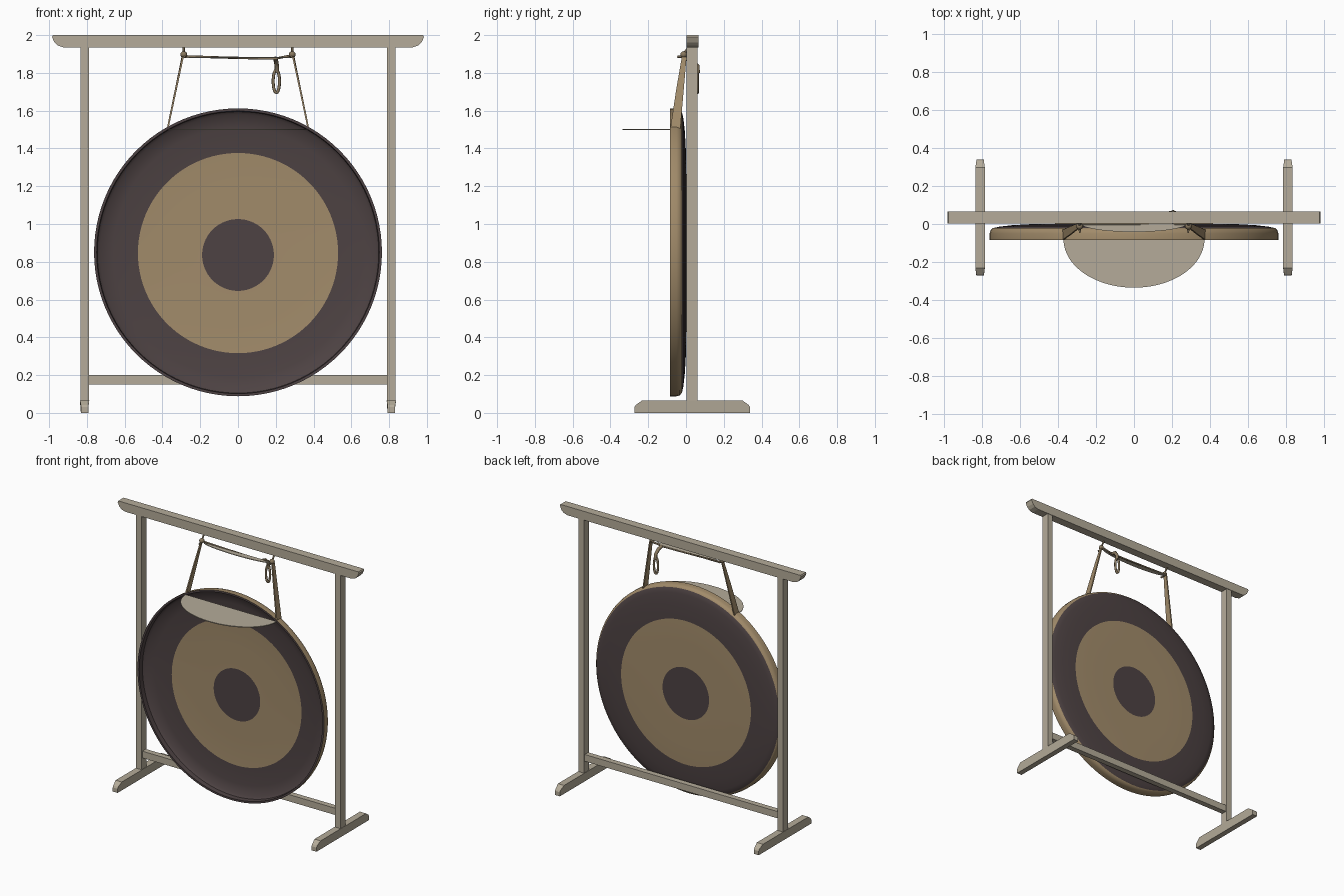
import bpy, bmesh, math
from mathutils import Vector

if "Cube" in bpy.data.objects:
    bpy.data.objects.remove(bpy.data.objects["Cube"])


def material(name, rgb):
    m = bpy.data.materials.new(name)
    m.diffuse_color = (*rgb, 1)
    m.use_nodes = True
    m.node_tree.nodes["Principled BSDF"].inputs["Base Color"].default_value = m.diffuse_color
    return m


WOOD = material("pale wood", (0.46, 0.41, 0.32))
BRONZE = material("bronze", (0.36, 0.26, 0.145))
DARK = material("dark patina", (0.075, 0.055, 0.056))
CORD = material("cord", (0.25, 0.19, 0.115))


def finish(name, bm, mats, smooth=False):
    bmesh.ops.recalc_face_normals(bm, faces=bm.faces)
    me = bpy.data.meshes.new(name)
    bm.to_mesh(me)
    bm.free()
    for m in mats:
        me.materials.append(m)
    ob = bpy.data.objects.new(name, me)
    bpy.context.collection.objects.link(ob)
    if smooth:
        bpy.ops.object.select_all(action='DESELECT')
        ob.select_set(True)
        bpy.context.view_layer.objects.active = ob
        bpy.ops.object.shade_smooth_by_angle(angle=math.radians(35))
    return ob


def prism(name, points, offset, mat):
    """Extrude a flat outline by an offset vector."""
    bm = bmesh.new()
    face = bm.faces.new([bm.verts.new(p) for p in points])
    new = bmesh.ops.extrude_face_region(bm, geom=[face])["geom"]
    bmesh.ops.translate(bm, vec=Vector(offset),
                        verts=[v for v in new if isinstance(v, bmesh.types.BMVert)])
    return finish(name, bm, [mat])


def box(name, lo, hi, mat):
    (a, b, c), (d, e, f) = lo, hi
    return prism(name, [(a, b, c), (d, b, c), (d, e, c), (a, e, c)], (0, 0, f - c), mat)


def cord(name, points, radius, cyclic=False):
    cu = bpy.data.curves.new(name, 'CURVE')
    cu.dimensions = '3D'
    cu.bevel_depth = radius
    cu.bevel_resolution = 2
    cu.use_fill_caps = True
    sp = cu.splines.new('POLY')
    sp.points.add(len(points) - 1)
    for p, co in zip(sp.points, points):
        p.co = (*co, 1)
    sp.use_cyclic_u = cyclic
    cu.materials.append(CORD)
    ob = bpy.data.objects.new(name, cu)
    bpy.context.collection.objects.link(ob)
    return ob


def half_disc(name, rx, ry, y, z, thick, mat):
    pts = [(rx * math.cos(t), y - ry * math.sin(t), z)
           for t in (math.pi * i / 40 for i in range(41))]
    return prism(name, pts, (0, 0, thick), mat)


# Top beam with rounded lower ends
end = [(0.925, 1.935), (0.955, 1.945), (0.972, 1.962), (0.985, 1.99), (0.98, 2.0)]
outline = end + [(-x, z) for x, z in reversed(end)]
prism("top_beam", [(x, 0.003, z) for x, z in outline], (0, 0.062, 0), WOOD)

# Posts, feet and lower crossbar
for side, s in (("left", -1), ("right", 1)):
    xs = sorted((s * 0.79, s * 0.835))
    box(side + "_post", (xs[0], 0.003, 0.06), (xs[1], 0.062, 1.94), WOOD)
    foot = [(-0.273, 0), (0.34, 0), (0.34, 0.03), (0.332, 0.042), (0.298, 0.066),
            (-0.232, 0.066), (-0.266, 0.042), (-0.273, 0.03)]
    ob = prism(side + "_foot", [(s * 0.812 - 0.025, y, z) for y, z in foot], (0.05, 0, 0), WOOD)
    for v in ob.data.vertices:  # slimmer toes
        if abs(v.co.y - 0.034) > 0.29:
            v.co.x = s * 0.812 + (v.co.x - s * 0.812) * 0.8
box("lower_crossbar", (-0.795, 0.012, 0.15), (0.795, 0.053, 0.2), WOOD)

# Gong: shallow dish open to the front, as a lathe of (radius, y, drop, colour of next band)
profile = [(0.10, 0.002, 0.008, 1), (0.19, 0.002, 0.008, 0), (0.36, 0.002, 0.004, 0),
           (0.53, 0.0, 0.004, 1), (0.64, -0.006, 0, 1), (0.71, -0.014, 0, 1),
           (0.745, -0.022, 0, 0), (0.757, -0.033, 0, 0), (0.762, -0.05, 0, 0),
           (0.762, -0.084, 0, 1), (0.748, -0.084, 0, 1), (0.745, -0.05, 0, 1),
           (0.73, -0.036, 0, 1), (0.66, -0.024, 0, 1), (0.53, -0.016, 0.004, 0),
           (0.36, -0.012, 0.006, 0), (0.19, -0.012, 0.014, 1), (0.10, -0.012, 0.014, 1)]
N = 96
bm = bmesh.new()
rings = []
for r, y, drop, _ in profile:
    rings.append([bm.verts.new((r * math.cos(2 * math.pi * i / N), y,
                                0.85 - drop + r * math.sin(2 * math.pi * i / N)))
                  for i in range(N)])
for k in range(len(rings) - 1):
    for i in range(N):
        j = (i + 1) % N
        f = bm.faces.new((rings[k][i], rings[k][j], rings[k + 1][j], rings[k + 1][i]))
        f.material_index = profile[k][3]
for ring in (rings[0], rings[-1]):
    bm.faces.new(ring).material_index = 1
finish("gong", bm, [BRONZE, DARK], smooth=True)

# Thin plates: shelf at the gong mouth and web between the straps
half_disc("mouth_shelf", 0.372, 0.256, -0.08, 1.497, 0.006, WOOD)
half_disc("strap_web", 0.28, 0.045, 0.003, 1.878, 0.005, WOOD)

# Hanging straps, knots and loops to the beam
for side, s in (("left", -1), ("right", 1)):
    strap = [(s * 0.368, -0.083, 1.505), (s * 0.368, -0.03, 1.505),
             (s * 0.29, 0.003, 1.885), (s * 0.287, -0.022, 1.885),
             (s * 0.325, -0.052, 1.71)]
    prism(side + "_strap", strap, (s * 0.009, 0, 0), BRONZE)
    bm = bmesh.new()
    bmesh.ops.create_uvsphere(bm, u_segments=12, v_segments=8, radius=0.018)
    bmesh.ops.translate(bm, verts=bm.verts, vec=(s * 0.287, -0.012, 1.897))
    finish(side + "_knot", bm, [CORD], smooth=True)
    cord(side + "_beam_loop", [(s * 0.287, -0.012, 1.9), (s * 0.287, 0.005, 1.925),
                               (s * 0.287, 0.02, 1.94)], 0.006)
    cord(side + "_knot_tail", [(s * 0.287, -0.015, 1.885), (s * 0.285, -0.046, 1.885)], 0.006)

# Cross cord with its dangling loop
cord("cross_cord", [(-0.287, 0, 1.888), (-0.1, 0, 1.882), (0.1, 0, 1.877),
                    (0.2, 0, 1.876), (0.287, 0, 1.893)], 0.006)
cord("dangling_cord", [(0.198, 0.0, 1.876), (0.2, 0.035, 1.868), (0.206, 0.06, 1.835),
                       (0.206, 0.062, 1.8)], 0.012)
loop = [(0.203 + 0.017 * math.sin(t), 0.06, 1.755 + 0.06 * math.cos(t))
        for t in (2 * math.pi * i / 20 for i in range(20))]
cord("dangling_loop", loop, 0.008, cyclic=True)
